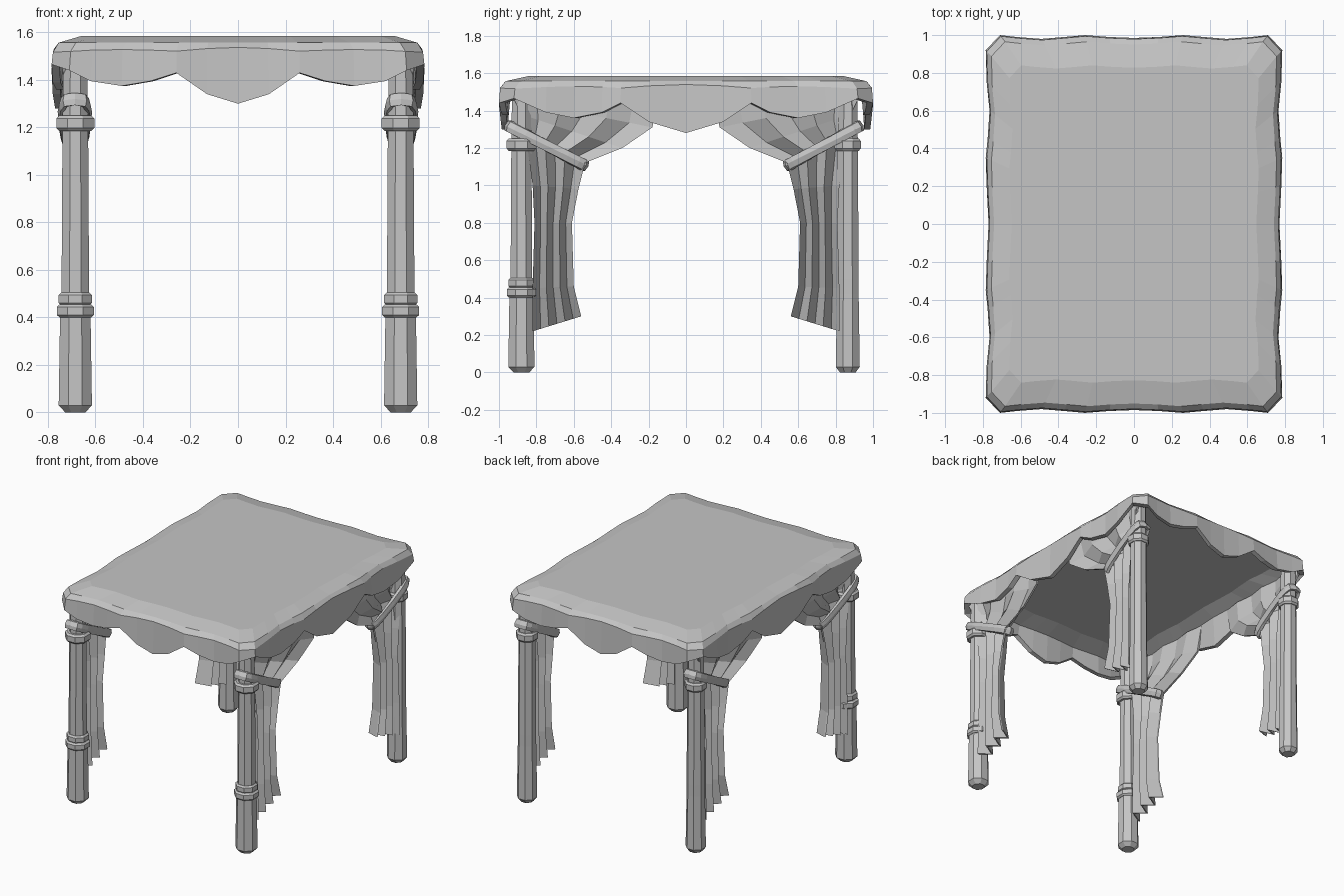
import bpy, bmesh, math

cube = bpy.data.objects.get("Cube")
if cube:
    bpy.data.objects.remove(cube, do_unlink=True)

grey = bpy.data.materials.new("plain grey")
grey.use_nodes = True
tone = (0.56, 0.56, 0.56, 1)
grey.diffuse_color = tone
grey.node_tree.nodes["Principled BSDF"].inputs["Base Color"].default_value = tone


def loft(name, rings, closed=False):
    """Skin a stack of equal point loops; closed joins the last loop to the first."""
    bm = bmesh.new()
    loops = [[bm.verts.new(p) for p in ring] for ring in rings]
    n = len(loops[0])
    pairs = list(zip(loops, loops[1:]))
    if closed:
        pairs.append((loops[-1], loops[0]))
    for a, b in pairs:
        for i in range(n):
            j = (i + 1) % n
            bm.faces.new((a[i], a[j], b[j], b[i]))
    if not closed:
        bm.faces.new(loops[0])
        bm.faces.new(loops[-1])
    bmesh.ops.recalc_face_normals(bm, faces=bm.faces)
    mesh = bpy.data.meshes.new(name)
    bm.to_mesh(mesh)
    bm.free()
    mesh.materials.append(grey)
    ob = bpy.data.objects.new(name, mesh)
    bpy.context.collection.objects.link(ob)


# Canopy: scalloped hem, as (along, hem height, wave inset) from each side's middle
front_hem = [(0, 1.30, .015), (.13, 1.34, .01), (.26, 1.43, 0), (.37, 1.395, .01),
             (.49, 1.375, .02), (.62, 1.395, .01), (.71, 1.44, 0)]
side_hem = [(0, 1.28, .015), (.2, 1.34, .005), (.35, 1.44, 0), (.45, 1.39, .01),
            (.6, 1.36, .02), (.75, 1.39, .005), (.92, 1.465, 0)]
quarter = [(x, -1 + w, z) for x, z, w in front_hem]
quarter += [(.785 - w, -y, z) for y, z, w in reversed(side_hem)]
half = quarter + [(x, -y, z) for x, y, z in reversed(quarter[:-1])]
outline = half + [(-x, y, z) for x, y, z in reversed(half[1:-1])]


def canopy_ring(inset_x, inset_y, height=None):
    return [(x * (1 - inset_x / .785), y * (1 - inset_y), z if height is None else height)
            for x, y, z in outline]


rim = [(x, y, 1.525 + (z - 1.4) * -.12) for x, y, z in canopy_ring(.006, .006)]
# from the hollow underside, round the hem, up to the flat top
loft("canopy", [
    canopy_ring(.14, .17, 1.55), canopy_ring(.045, .045, 1.505), canopy_ring(.033, .033),
    canopy_ring(0, 0), rim, canopy_ring(.03, .035, 1.557), canopy_ring(.125, .16, 1.585)])


def post(name, cx, cy, profile):
    """Octagonal post from (half width, height) steps."""
    rings = []
    for r, z in profile:
        r /= math.cos(math.pi / 8)
        rings.append([(cx + r * math.cos(math.pi * (k + .5) / 4),
                       cy + r * math.sin(math.pi * (k + .5) / 4), z) for k in range(8)])
    loft(name, rings)


def collar(r, z, h):
    return [(r * .85, z), (r, z + h * .2), (r, z + h * .8), (r * .85, z + h)]


# Curtain levels: height and depth at the post edge and free edge, pleat depth, sideways place
curtain_levels = [
    (.22, .82, .30, .56, .045, .69), (.45, .82, .46, .60, .04, .69),
    (.80, .81, .80, .61, .035, .69), (1.0, .82, .98, .575, .033, .69),
    (1.29, .86, 1.12, .54, .03, .69), (1.38, .88, 1.20, .34, .022, .70),
    (1.46, .92, 1.31, .18, .015, .72), (1.51, .93, 1.50, .14, .01, .73)]
pleats = 7


def curtain(name, sx, sy):
    """Thin pleated sheet, gathered at the tie and fanned out under the canopy."""
    rings = []
    for z0, y0, z1, y1, depth, cx in curtain_levels:
        ring = []
        for face in (1, -1):
            for k in range(pleats)[::face]:
                t = k / (pleats - 1)
                fold = -1 if k % 2 else 1
                x = cx + fold * depth + face * .007
                ring.append((sx * x, sy * (y0 + (y1 - y0) * t), z0 + (z1 - z0) * t))
        rings.append(ring)
    loft(name, rings)


def tie_band(name, sx, sy, y_post):
    """Sloping strap looped round the post and the gathered curtain."""
    y_free, steps, rings = .535, 16, []
    mid, reach = (y_post + y_free) / 2, (y_post - y_free) / 2
    for k in range(steps):
        a = math.tau * k / steps
        c, s = math.cos(a), math.sin(a)
        # squared-off oval in plan, wider at the post
        u = math.copysign(abs(c) ** .7, c)
        v = math.copysign(abs(s) ** .5, s)
        z = 1.212 + .108 * u
        ring = []
        for out, up in ((-.014, -.026), (.006, -.026), (.014, 0), (.006, .026), (-.014, .026)):
            ring.append((sx * (.687 + v * (.055 + .012 * u + out)),
                         sy * (mid + u * (reach + out) - up * .4), z + up))
        rings.append(ring)
    loft(name, rings, closed=True)


for sx, side in ((1, "left"), (-1, "right")):
    for sy, end in ((-1, "front"), (1, "back")):
        label = end + "_" + side
        is_front = sy < 0
        cx = sx * .685
        cy = sy * (.88 if is_front else .865)
        foot = .07 if is_front else .064
        post(label + "_post", cx, cy, [
            (.042, 0), (foot, .03), (foot - .006, .42), (.058, .50), (.054, 1.2), (.05, 1.52)])
        post(label + "_upper_collar", cx, cy, collar(.08 if is_front else .07, 1.185, .065))
        if is_front:
            post(label + "_lower_collar", cx, cy, collar(.078, .40, .055))
            post(label + "_lower_bead", cx, cy, collar(.07, .45, .055))
        curtain(label + "_curtain", sx, sy)
        tie_band(label + "_tie_band", sx, sy, .955 if is_front else .935)
